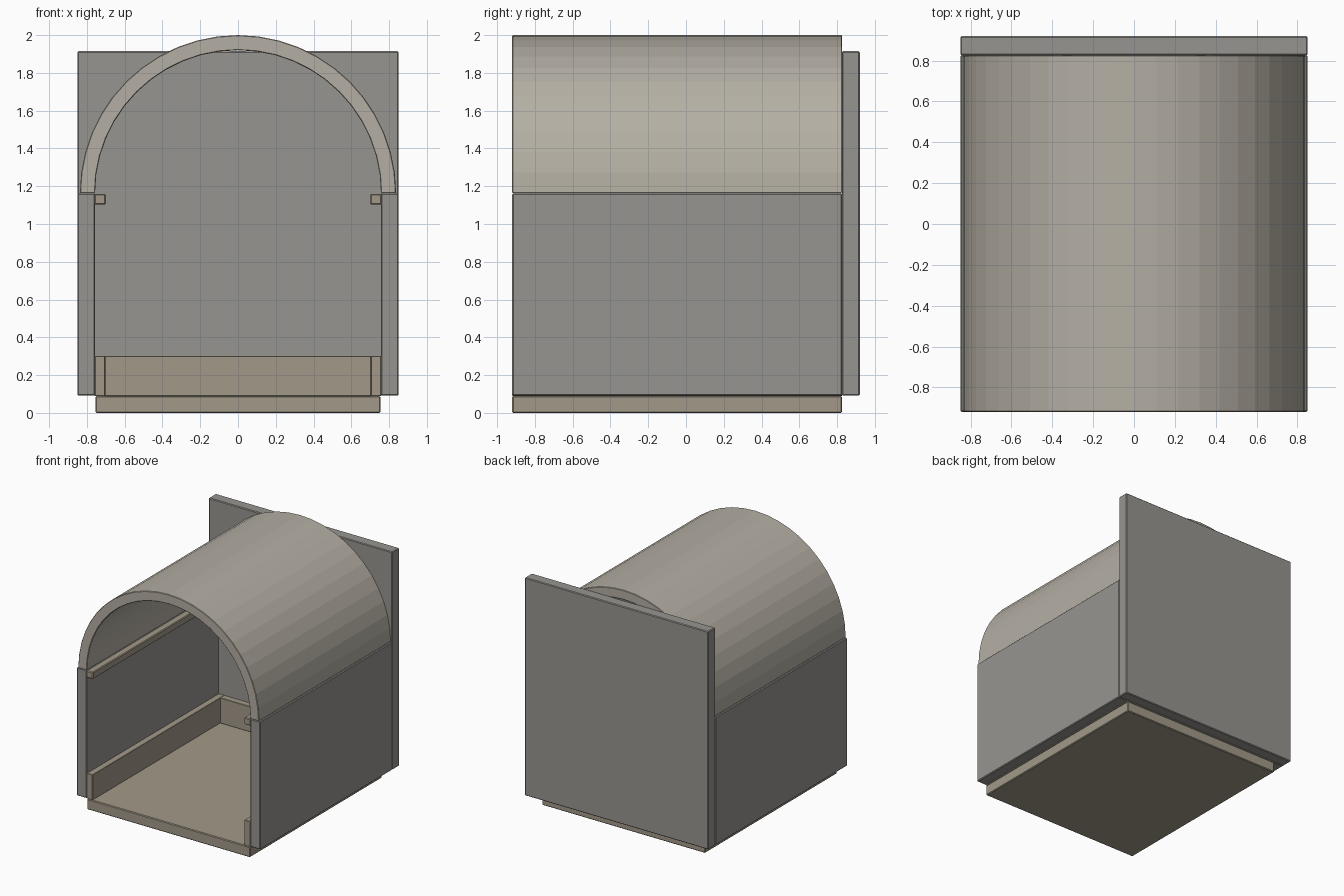
import bpy, bmesh, math

if "Cube" in bpy.data.objects:
    bpy.data.objects.remove(bpy.data.objects["Cube"])

Y0, Y1 = -0.92, 0.826      # front and back of the open room
BACK = 0.92
SPRING = 1.163             # height where the vault starts


def material(name, rgb):
    m = bpy.data.materials.new(name)
    m.diffuse_color = (*rgb, 1)
    m.use_nodes = True
    m.node_tree.nodes["Principled BSDF"].inputs["Base Color"].default_value = m.diffuse_color
    return m


wall_mat = material("grey_stone", (0.31, 0.30, 0.28))
floor_mat = material("tan_stone", (0.36, 0.32, 0.25))
vault_mat = material("pale_stone", (0.46, 0.43, 0.37))


def finish(name, bm, mat, bevel):
    bmesh.ops.recalc_face_normals(bm, faces=bm.faces)
    me = bpy.data.meshes.new(name)
    bm.to_mesh(me)
    bm.free()
    me.materials.append(mat)
    ob = bpy.data.objects.new(name, me)
    bpy.context.collection.objects.link(ob)
    mod = ob.modifiers.new("soft_edges", "BEVEL")
    mod.width, mod.segments = bevel, 1
    mod.limit_method, mod.angle_limit = "ANGLE", math.radians(40)
    return ob


def box(name, x, y, z, mat, bevel=0.006):
    bm = bmesh.new()
    bmesh.ops.create_cube(bm, size=1)
    for v in bm.verts:
        for i, (lo, hi) in enumerate((x, y, z)):
            v.co[i] = lo if v.co[i] < 0 else hi
    return finish(name, bm, mat, bevel)


# Floor slab and back wall
box("floor", (-0.755, 0.755), (Y0, Y1), (0, 0.089), floor_mat)
box("back_wall", (-0.85, 0.85), (Y1, BACK), (0.091, 1.915), wall_mat)
box("back_skirting", (-0.705, 0.705), (0.77, Y1), (0.089, 0.302), floor_mat, 0.003)

# Side walls with skirting and top ledge
for side, s in (("left", -1), ("right", 1)):
    def span(a, b):
        return tuple(sorted((s * a, s * b)))
    box(side + "_wall", span(0.757, 0.85), (Y0, Y1), (0.091, SPRING), wall_mat)
    box(side + "_skirting", span(0.703, 0.757), (Y0, Y1), (0.089, 0.302), floor_mat, 0.003)
    box(side + "_ledge", span(0.70, 0.76), (Y0, Y1), (1.102, 1.16), floor_mat)

# Barrel vault: half-ring profile extruded along y
SEG = 24
profile = [(r * math.cos(math.pi * i / SEG), SPRING + r * math.sin(math.pi * i / SEG))
           for r, steps in ((0.837, range(SEG + 1)), (0.757, range(SEG, -1, -1)))
           for i in steps]
bm = bmesh.new()
rings = [[bm.verts.new((x, y, z)) for x, z in profile] for y in (Y0, Y1)]
n = len(profile)
for i in range(n):
    j = (i + 1) % n
    bm.faces.new((rings[0][i], rings[0][j], rings[1][j], rings[1][i]))
for ring in rings:
    for i in range(SEG):
        bm.faces.new((ring[i], ring[i + 1], ring[n - 2 - i], ring[n - 1 - i]))
finish("barrel_vault", bm, vault_mat, 0.004)
